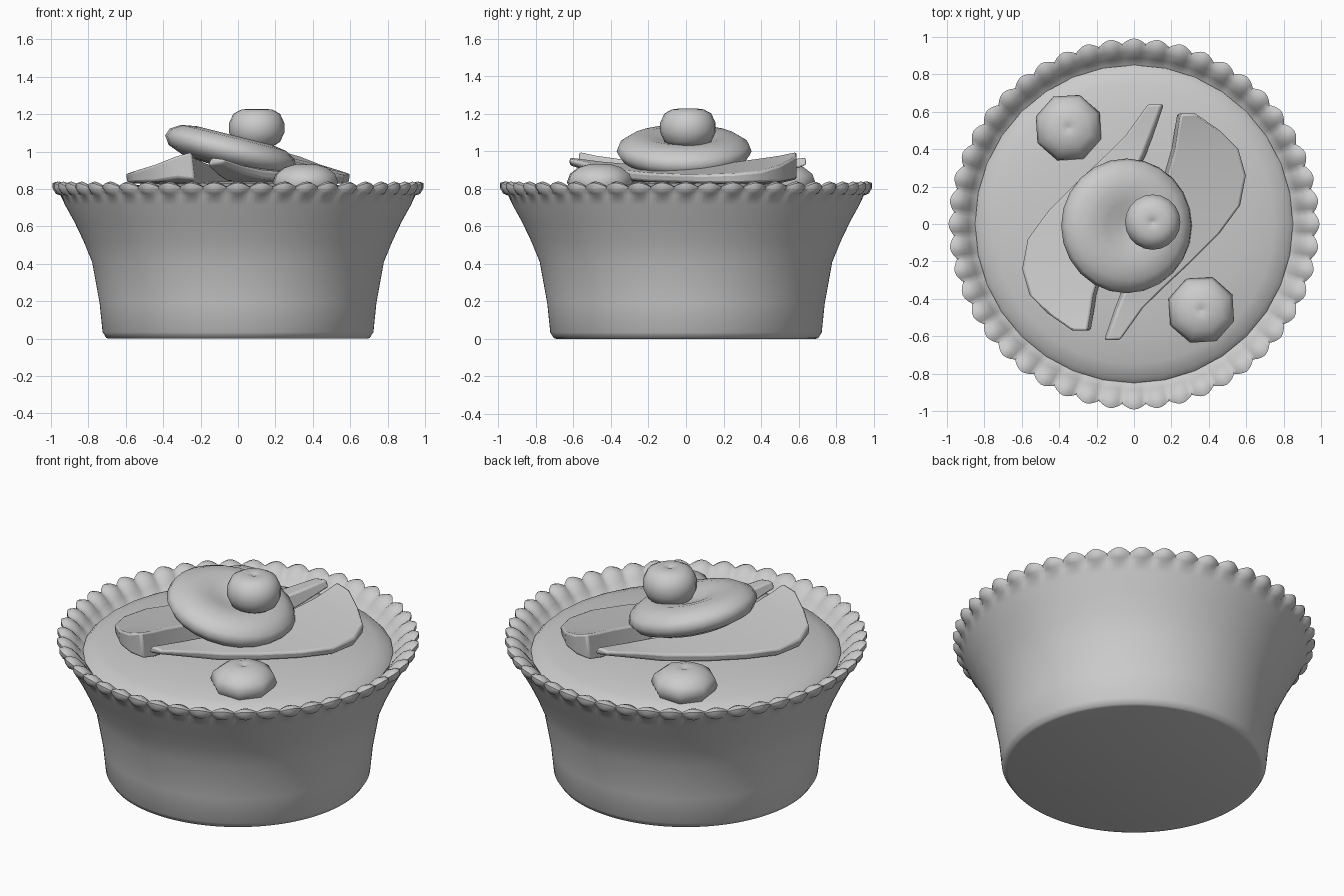
import bpy, bmesh
from math import sin, cos, pi, radians
from mathutils import Matrix, Vector

cube = bpy.data.objects.get("Cube")
if cube:
    bpy.data.objects.remove(cube, do_unlink=True)

# One plain clay colour for everything
grey = bpy.data.materials.new("clay grey")
GREY = (0.6, 0.6, 0.6, 1)
grey.diffuse_color = GREY
grey.use_nodes = True
grey.node_tree.nodes["Principled BSDF"].inputs["Base Color"].default_value = GREY


def finish(bm, name, angle=40):
    bmesh.ops.recalc_face_normals(bm, faces=bm.faces)
    mesh = bpy.data.meshes.new(name)
    bm.to_mesh(mesh)
    bm.free()
    mesh.materials.append(grey)
    obj = bpy.data.objects.new(name, mesh)
    bpy.context.collection.objects.link(obj)
    bpy.ops.object.select_all(action='DESELECT')
    obj.select_set(True)
    bpy.context.view_layer.objects.active = obj
    bpy.ops.object.shade_smooth_by_angle(angle=radians(angle))
    return obj


def loft(bm, rings):
    for a, b in zip(rings, rings[1:]):
        n = len(a)
        for i in range(n):
            j = (i + 1) % n
            bm.faces.new((a[i], a[j], b[j], b[i]))


def lathe(name, profile, segments, matrix=Matrix(), lobes=0, angle=40):
    """Revolve (radius, z, lobe radius, lobe height) rows; close both ends."""
    bm = bmesh.new()
    rings = []
    for r, z, *wave in profile:
        dr, dz = wave or (0, 0)
        ring = []
        for i in range(segments):
            t = 2 * pi * i / segments
            w = 2 * abs(cos(lobes * t / 2)) - 1 if lobes else 0
            ring.append(bm.verts.new(((r + dr * w) * cos(t), (r + dr * w) * sin(t), z + dz * w)))
        rings.append(ring)
    loft(bm, rings)
    bm.faces.new(rings[0])
    bm.faces.new(rings[-1])
    bm.transform(matrix)
    return finish(bm, name, angle)


# Flared cup with a scalloped rim
cup = [(0.69, 0), (0.705, 0.005), (0.724, 0.035), (0.74, 0.19), (0.78, 0.41),
       (0.825, 0.52), (0.875, 0.625), (0.925, 0.715), (0.948, 0.765),
       (0.963, 0.785, 0.012, -0.01), (0.978, 0.805, 0.014, 0),
       (0.978, 0.822, 0.014, 0.01), (0.955, 0.826, 0.01, 0.014),
       (0.92, 0.808, 0, 0.014), (0.885, 0.775, 0, 0.009), (0.84, 0.72)]
lathe("cup", cup, 288, lobes=48, angle=60)

# Domed filling
lathe("filling", [(0.84, 0.71), (0.85, 0.74), (0.825, 0.765), (0.75, 0.79),
                  (0.6, 0.815), (0.4, 0.832), (0.2, 0.839), (0.02, 0.84)], 32)

# Cream dollop, tilted and dimpled in the middle
tilt = Matrix.Translation((-0.04, -0.01, 1.0)) @ Matrix.Rotation(radians(14), 4, 'Y')
lathe("cream_dollop", [(0.1, -0.09), (0.24, -0.08), (0.33, -0.045), (0.36, 0),
                       (0.345, 0.04), (0.29, 0.075), (0.21, 0.088),
                       (0.13, 0.075), (0.06, 0.055), (0.01, 0.05)], 24, tilt, angle=80)

# Cherry on top
lathe("cherry", [(0.03, -0.1), (0.08, -0.098), (0.125, -0.07), (0.148, -0.02),
                 (0.148, 0.03), (0.125, 0.08), (0.085, 0.102), (0.045, 0.107),
                 (0.02, 0.104), (0.005, 0.096)], 20,
      Matrix.Translation((0.1, 0.01, 1.122)), angle=80)

# Two low-sided berries
berry = [(0.1, -0.1), (0.16, -0.04), (0.185, 0.01), (0.168, 0.055),
         (0.12, 0.09), (0.06, 0.107), (0.025, 0.106), (0.005, 0.098)]
for side, x, y in (("back", -0.35, 0.515), ("front", 0.36, -0.46)):
    spin = Matrix.Rotation(radians(26), 4, 'Z')
    lathe("berry_" + side, berry, 8, Matrix.Translation((x, y, 0.825)) @ spin, angle=80)

# Fruit slices: y, inner x, outer x, inner top, outer top, bottom
stations = [(0.59, 0.25, 0.33, 1.0, 0.975, 0.85),
            (0.5, 0.235, 0.46, 0.98, 0.925, 0.83),
            (0.4, 0.22, 0.56, 0.965, 0.895, 0.825),
            (0.26, 0.18, 0.6, 0.945, 0.882, 0.82),
            (0.1, 0.14, 0.57, 0.93, 0.876, 0.82),
            (-0.05, 0.08, 0.46, 0.925, 0.878, 0.825),
            (-0.21, 0.02, 0.3, 0.93, 0.885, 0.83),
            (-0.36, -0.05, 0.14, 0.94, 0.9, 0.845),
            (-0.45, -0.085, 0.05, 0.948, 0.92, 0.87),
            (-0.62, -0.145, -0.07, 0.968, 0.96, 0.925)]
for side, turn in (("right", 180), ("left", 0)):
    bm = bmesh.new()
    rings = []
    for y, inner, outer, top_in, top_out, low in stations:
        corners = ((inner - 0.02, low), (inner, top_in), (outer, top_out),
                   (outer - 0.01, low + 0.01))
        rings.append([bm.verts.new((x, y - 0.01, z)) for x, z in corners])
    loft(bm, rings)
    bm.faces.new(rings[0])
    bm.faces.new(rings[-1])
    bm.transform(Matrix.Translation((0, 0.01, 0)) @ Matrix.Rotation(radians(turn), 4, 'Z'))
    piece = finish(bm, "fruit_slice_" + side, 35)
    bevel = piece.modifiers.new("soft edges", 'BEVEL')
    bevel.width = 0.012
    bevel.segments = 2
    bevel.limit_method = 'ANGLE'
    bevel.angle_limit = radians(35)
